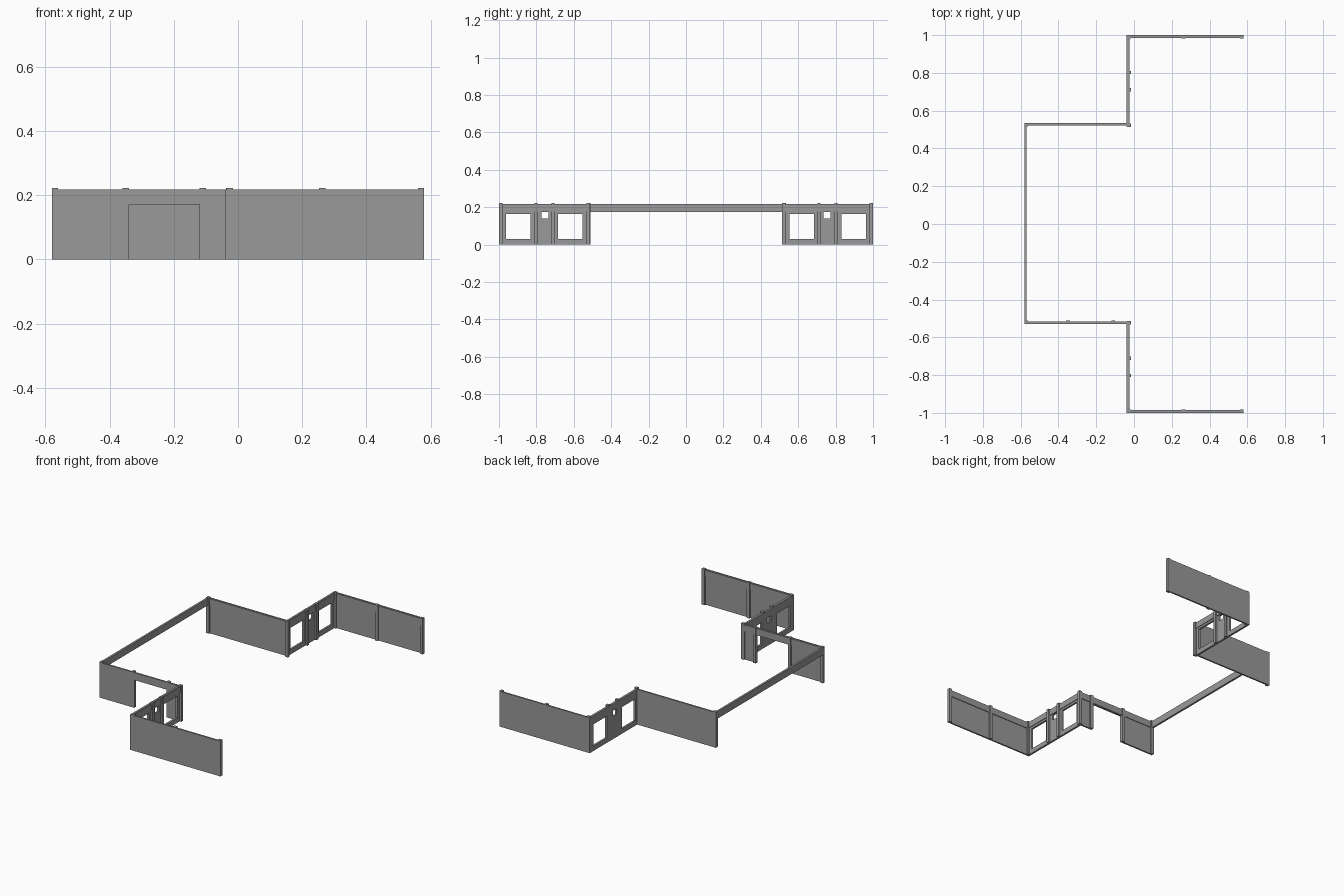
import bpy

cube = bpy.data.objects.get("Cube")
if cube:
    bpy.data.objects.remove(cube, do_unlink=True)

grey = bpy.data.materials.new("concrete_grey")
grey.use_nodes = True
colour = (0.32, 0.32, 0.32, 1)
grey.diffuse_color = colour
grey.node_tree.nodes["Principled BSDF"].inputs["Base Color"].default_value = colour

TOP, BAND, POST_TOP = 0.218, 0.175, 0.222


def box(name, x, y, z):
    """Box from its (low, high) extents on each axis."""
    bpy.ops.mesh.primitive_cube_add(size=1, location=[sum(r) / 2 for r in (x, y, z)])
    ob = bpy.context.object
    ob.name = name
    ob.scale = [abs(r[1] - r[0]) for r in (x, y, z)]
    bpy.ops.object.transform_apply(location=False, rotation=False, scale=True)
    ob.data.materials.append(grey)
    return ob


def cut(wall, holes):
    """Cut box-shaped openings through a wall."""
    for i, extents in enumerate(holes):
        cutter = box(wall.name + "_cutter", *extents)
        cutter.hide_render = True
        mod = wall.modifiers.new("opening", "BOOLEAN")
        mod.operation, mod.solver, mod.object = "DIFFERENCE", "EXACT", cutter
        bpy.context.view_layer.objects.active = wall
        bpy.ops.object.modifier_apply(modifier=mod.name)
        bpy.data.objects.remove(cutter, do_unlink=True)


def post(name, x, y):
    """Square post given by its centre."""
    box(name, (x - 0.01, x + 0.01), (y - 0.009, y + 0.009), (0, POST_TOP))


for side, s in (("left", 1), ("right", -1)):
    def span(a, b):
        return tuple(sorted((s * a, s * b)))

    # End wall with its inner top band and posts
    box(f"end_wall_{side}", (-0.04, 0.58), span(0.99, 1.0), (0, TOP))
    box(f"end_band_{side}", (-0.028, 0.57), span(0.986, 0.991), (BAND, TOP - 0.002))
    for x in (-0.026, 0.262, 0.57):
        post(f"end_post_{side}", x, s * 0.99)

    # Cross wall with two large windows and a small vent
    wall = box(f"window_wall_{side}", (-0.04, -0.028), span(0.517, 0.995), (0, TOP))
    through = (-0.1, 0.1)
    cut(wall, [(through, span(0.553, 0.685), (0.03, 0.165)),
               (through, span(0.736, 0.773), (0.139, 0.175)),
               (through, span(0.832, 0.963), (0.03, 0.165))])
    box(f"window_band_{side}", (-0.029, -0.024), span(0.53, 0.98), (0.178, TOP - 0.002))
    for y in (0.522, 0.711, 0.802):
        post(f"window_post_{side}", -0.027, s * y)

# Inner side walls, the front one with a wide doorway
front = box("front_wall", (-0.58, -0.03), (-0.53, -0.52), (0, TOP))
cut(front, [((-0.34, -0.118), (-0.6, -0.4), (-0.1, 0.172))])
box("front_band", (-0.57, -0.03), (-0.521, -0.516), (BAND, TOP - 0.002))
for x in (-0.35, -0.11):
    post("door_post", x, -0.52)

box("back_wall", (-0.58, -0.03), (0.525, 0.535), (0, TOP))
box("back_band", (-0.57, -0.03), (0.521, 0.526), (BAND, TOP - 0.002))

# Long beam across the open side and its end posts
box("long_beam", (-0.58, -0.568), (-0.53, 0.535), (BAND, TOP))
post("beam_post_right", -0.57, -0.521)
post("beam_post_left", -0.57, 0.526)
